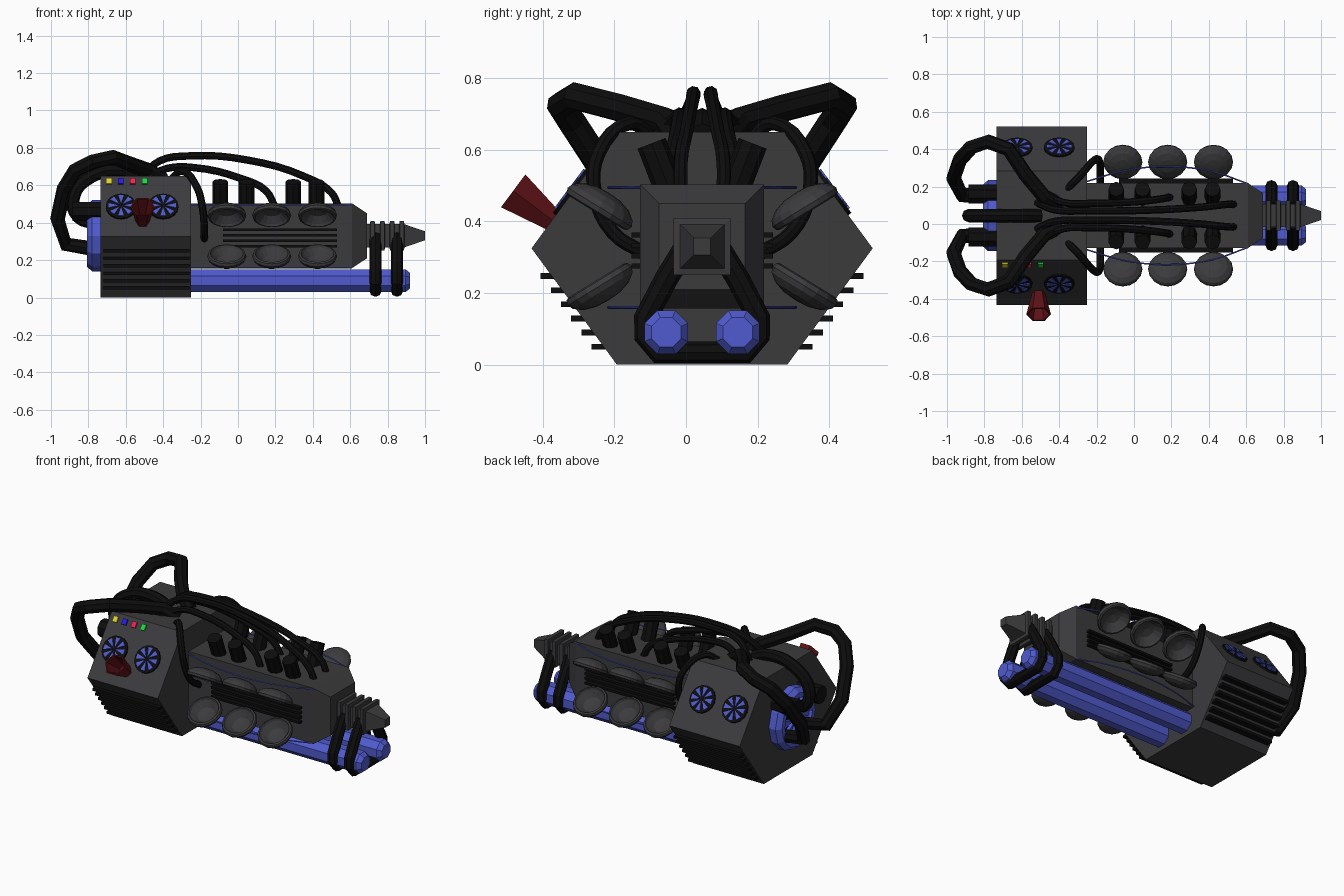
import bpy, bmesh
from math import pi, cos, sin, sqrt
from mathutils import Vector, Matrix

if "Cube" in bpy.data.objects:
    bpy.data.objects.remove(bpy.data.objects["Cube"])

C = 0.045  # y of the symmetry plane


def material(name, rgb):
    m = bpy.data.materials.new(name)
    m.diffuse_color = (*rgb, 1)
    m.use_nodes = True
    m.node_tree.nodes["Principled BSDF"].inputs["Base Color"].default_value = m.diffuse_color
    return m


GREY = material("dark_grey", (0.045, 0.043, 0.046))
BLACK = material("black", (0.004, 0.004, 0.004))
BLUE = material("blue", (0.08, 0.105, 0.62))
RED = material("red", (0.11, 0.006, 0.008))


def frame(origin, normal, xdir):
    z = Vector(normal).normalized()
    x = Vector(xdir).normalized()
    m = Matrix((x, z.cross(x), z)).transposed().to_4x4()
    m.translation = origin
    return m


def along_x(x, y, z):
    return frame((x, y, z), (1, 0, 0), (0, 1, 0))


def finish(name, bm, mat):
    bmesh.ops.remove_doubles(bm, verts=bm.verts, dist=1e-5)
    bmesh.ops.recalc_face_normals(bm, faces=bm.faces)
    me = bpy.data.meshes.new(name)
    bm.to_mesh(me)
    bm.free()
    me.materials.append(mat)
    ob = bpy.data.objects.new(name, me)
    bpy.context.collection.objects.link(ob)
    return ob


def lathe(name, profile, sides, mtx, mat, phase=0.0):
    """Turn (radius, height) points about the local z of mtx."""
    bm = bmesh.new()
    rings = []
    for r, h in profile:
        r = max(r, 1e-7)
        rings.append([bm.verts.new(mtx @ Vector((r * cos(phase + 2 * pi * i / sides),
                                                r * sin(phase + 2 * pi * i / sides), h)))
                      for i in range(sides)])
    for a, b in zip(rings, rings[1:]):
        for i in range(sides):
            j = (i + 1) % sides
            bm.faces.new((a[i], a[j], b[j], b[i]))
    return finish(name, bm, mat)


def solid(name, profile, sides, mtx, mat, phase=0.0):
    p = [(0, profile[0][1])] + profile + [(0, profile[-1][1])]
    return lathe(name, p, sides, mtx, mat, phase)


def square(name, profile, mtx, mat):
    return solid(name, [(r * sqrt(2), h) for r, h in profile], 4, mtx, mat, pi / 4)


def box(name, size, mtx, mat):
    bm = bmesh.new()
    bmesh.ops.create_cube(bm, size=1, matrix=mtx @ Matrix.Diagonal((*size, 1)))
    return finish(name, bm, mat)


def hose(name, pts, r, mat=BLACK, curved=True):
    cu = bpy.data.curves.new(name, 'CURVE')
    cu.dimensions = '3D'
    cu.bevel_depth, cu.bevel_resolution, cu.use_fill_caps = r, 2, True
    if curved:
        sp = cu.splines.new('BEZIER')
        sp.bezier_points.add(len(pts) - 1)
        for b, p in zip(sp.bezier_points, pts):
            b.co = p
            b.handle_left_type = b.handle_right_type = 'AUTO'
        cu.resolution_u = 4
    else:
        sp = cu.splines.new('POLY')
        sp.points.add(len(pts) - 1)
        for b, p in zip(sp.points, pts):
            b.co = (*p, 1)
    sp.use_smooth = False
    cu.materials.append(mat)
    bpy.context.collection.objects.link(bpy.data.objects.new(name, cu))


def blades(name, mtx, r0, r1, n, h):
    bm = bmesh.new()
    for i in range(n):
        a, w = 2 * pi * i / n, pi / n * 0.55
        low = [(r0, a), (r1, a - w), (r1, a + w)]
        q = [[bm.verts.new(mtx @ Vector((r * cos(t), r * sin(t), z))) for r, t in low]
             for z in (0, h)]
        bm.faces.new(q[1])
        for k in range(3):
            m = (k + 1) % 3
            bm.faces.new((q[0][k], q[0][m], q[1][m], q[1][k]))
    return finish(name, bm, BLUE)


# Hexagonal head block and its lower cooling fins
hexm = along_x(0, C, 0.325) @ Matrix.Diagonal((1, 0.325 / (0.477 * sin(pi / 3)), 1, 1))
solid("head_block", [(0.477, -0.735), (0.477, -0.25)], 6, hexm, GREY)
for i in range(6):
    z = 0.05 + 0.0395 * i
    box("head_fin", (0.46, 2 * (0.24 + 0.72 * z + 0.033), 0.016),
        Matrix.Translation((-0.49, C, z)), BLACK)

# Main body, ribbed nozzle
square("main_body", [(0.173, -0.26), (0.173, 0.61), (0.12, 0.69)], along_x(0, C, 0.33), GREY)
prof = [(0.062, 0.68)]
for x in (0.705, 0.758, 0.81, 0.862):
    prof += [(0.062, x), (0.08, x + 0.003), (0.08, x + 0.025), (0.062, x + 0.028)]
prof += [(0.058, 0.90), (0.024, 1.0)]
square("nozzle", prof, along_x(0, C, 0.33), GREY)

# Straps round the nozzle and tanks
half = [(0.045, 0.33), (0.1, 0.24), (0.158, 0.13), (0.158, 0.08), (0.12, 0.034)]
for x in (0.735, 0.85):
    loop = [(x, C - d, z) for d, z in half] + [(x, C + d, z) for d, z in reversed(half)]
    hose("tank_strap", loop, 0.033, curved=False)

# Rear turbine
tm = frame((-0.73, C, 0.33), (-1, 0, 0), (0, 1, 0))
lathe("rear_turbine", [(0.19, 0), (0.19, 0.05), (0.165, 0.078), (0.135, 0.078), (0.125, 0.03), (0, 0.03)],
      12, tm, BLUE)
solid("turbine_recess", [(0.13, 0.03), (0.13, 0.04)], 12, tm, BLACK)
blades("turbine_blades", tm, 0.02, 0.135, 8, 0.06)

# Central rear hose
hose("rear_hose", [(-0.75, C, 0.4), (-0.85, C, 0.43), (-0.88, C, 0.54), (-0.78, C, 0.65),
                   (-0.62, C, 0.68), (-0.5, C, 0.64)], 0.036)

for s in (-1, 1):
    def P(x, d, z):
        return (x, C + s * d, z)

    # Tanks under the body
    solid("tank", [(0.066, -0.26), (0.066, 0.895), (0.045, 0.92)], 8,
          along_x(0, C + s * 0.1, 0.09), BLUE, pi / 8)

    # Stub pipes leaning outward
    for x in (-0.095, 0.045, 0.295, 0.42):
        solid("stub_pipe", [(0.042, 0), (0.042, 0.17)], 8,
              frame(P(x, 0.08, 0.46), (0, s * 0.36, 0.93), (1, 0, 0)), BLACK)

    # Dished cups, upper row opening down and lower row opening up
    cup = [(0, -0.036), (0.04, -0.033), (0.075, -0.022), (0.098, -0.004), (0.105, 0.012),
           (0.1, 0.026), (0.089, 0.03), (0.082, 0.018), (0.05, -0.012), (0, -0.022)]
    for x in (-0.06, 0.18, 0.425):
        for z, v in ((0.45, -1), (0.21, 1)):
            lathe("cup", cup, 16, frame(P(x, 0.28, z), (0, s * 0.52, v * 0.85), (1, 0, 0)), GREY)

    # Body side grille
    for z in (0.275, 0.304, 0.333, 0.362):
        box("side_grille_bar", (0.61, 0.04, 0.014), Matrix.Translation(P(0.225, 0.178, z)), BLACK)

    # Thin blue wires linking the cups
    for z in (0.495, 0.16):
        hose("blue_wire", [P(-0.26, 0.18, z), P(-0.05, 0.24, z), P(0.18, 0.262, z),
                           P(0.42, 0.235, z), P(0.61, 0.17, z)], 0.004, BLUE)

    # Fans on the upper slopes
    n = (0, s * 0.80, 0.597)
    for x in (-0.625, -0.4):
        fm = frame(P(x, 0.362, 0.485), n, (1, 0, 0))
        solid("fan_plate", [(0.082, -0.01), (0.082, 0.008)], 16, fm, BLACK)
        blades("fan_blades", fm, 0.012, 0.07, 8, 0.013)

    # Big looping hoses and rear collars
    hose("loop_hose", [P(-0.74, 0.1, 0.255), P(-0.92, 0.11, 0.285), P(-0.965, 0.2, 0.42),
                       P(-0.93, 0.3, 0.58), P(-0.87, 0.365, 0.68), P(-0.78, 0.395, 0.725),
                       P(-0.67, 0.355, 0.75), P(-0.58, 0.22, 0.715), P(-0.48, 0.1, 0.68),
                       P(-0.4, 0.06, 0.63)], 0.04, curved=False)
    solid("rear_collar", [(0.055, -0.885), (0.055, -0.73)], 8,
          along_x(0, C + s * 0.115, 0.46), BLACK, pi / 8)

    # Thin hoses from head to body
    hose("long_hose", [P(-0.52, 0.07, 0.64), P(-0.42, 0.03, 0.73), P(-0.26, 0.025, 0.757),
                       P(0.05, 0.028, 0.735), P(0.36, 0.045, 0.645), P(0.5, 0.06, 0.56),
                       P(0.54, 0.06, 0.48)], 0.02)
    hose("short_hose", [P(-0.5, 0.13, 0.63), P(-0.38, 0.07, 0.69), P(-0.24, 0.065, 0.695),
                        P(0.02, 0.075, 0.635), P(0.15, 0.09, 0.57), P(0.2, 0.1, 0.48)], 0.02)
    hose("side_hose", [P(-0.36, 0.14, 0.63), P(-0.3, 0.2, 0.675), P(-0.22, 0.29, 0.59),
                       P(-0.19, 0.3, 0.48), P(-0.18, 0.25, 0.37), P(-0.18, 0.16, 0.31)], 0.02)

# Red horn and indicator lights on the front slope
nf = (0, -0.80, 0.597)
lathe("red_horn", [(0, -0.03), (0.03, -0.03), (0.066, 0.135), (0.058, 0.135), (0.03, 0.02), (0, 0.02)],
      6, frame((-0.51, -0.375, 0.405), nf, (1, 0, 0)), RED)
lights = {"yellow": (0.75, 0.65, 0.03), "blue": (0.02, 0.01, 0.8),
          "red": (0.85, 0.02, 0.08), "green": (0.01, 0.7, 0.05)}
for i, (name, rgb) in enumerate(lights.items()):
    box(name + "_light", (0.03, 0.035, 0.014),
        frame((-0.69 + 0.064 * i, C - 0.263, 0.62), nf, (1, 0, 0)), material(name + "_glow", rgb))
